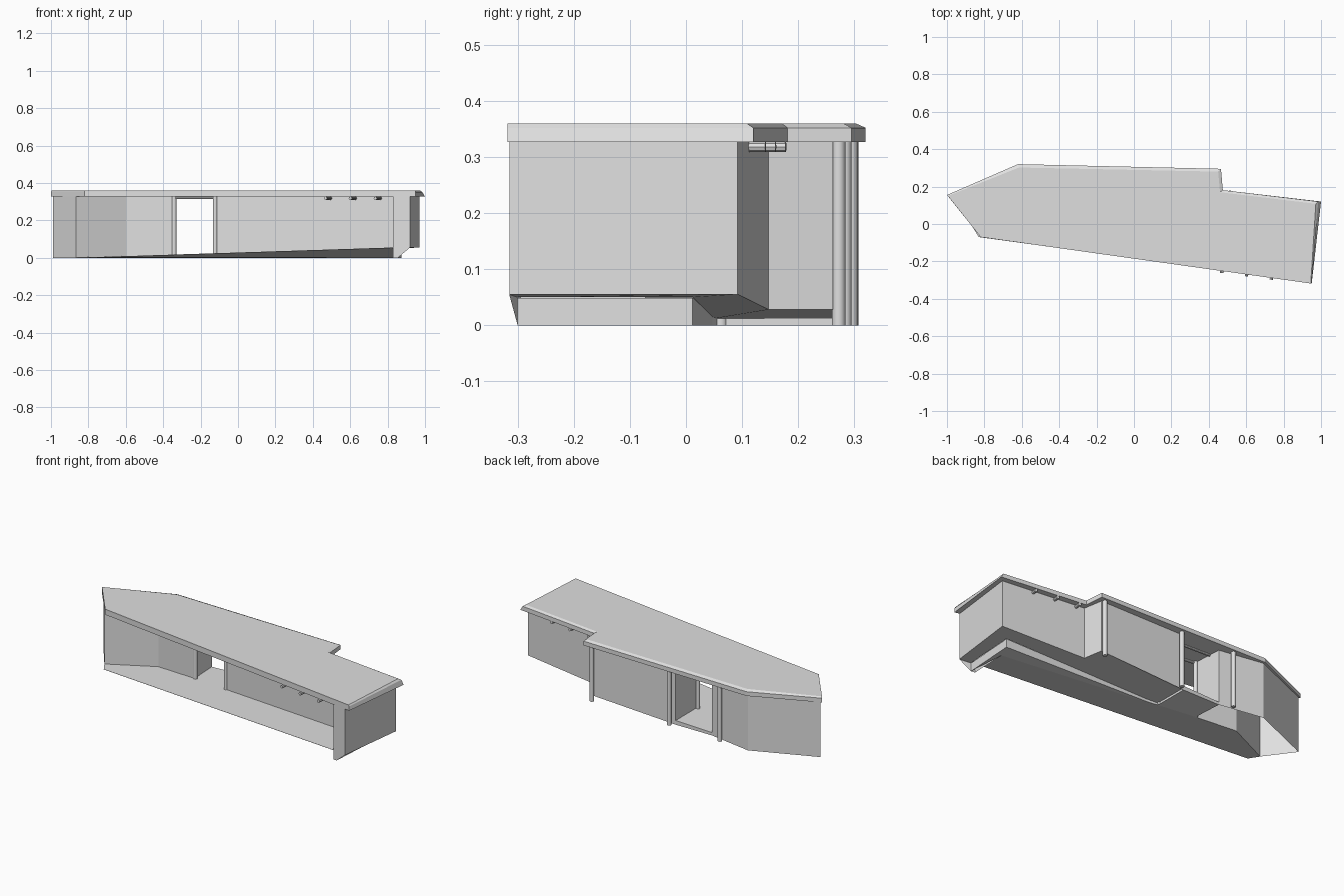
import bpy, bmesh
from mathutils import Vector

if "Cube" in bpy.data.objects:
    bpy.data.objects.remove(bpy.data.objects["Cube"])

ROOF_Z, EAVE_Z, TOP_Z = 0.327, 0.352, 0.36

grey = bpy.data.materials.new("light_grey")
grey.use_nodes = True
grey.diffuse_color = (0.74, 0.74, 0.74, 1)
grey.node_tree.nodes["Principled BSDF"].inputs["Base Color"].default_value = (0.74, 0.74, 0.74, 1)


def finish(name, bm):
    mesh = bpy.data.meshes.new(name)
    bm.to_mesh(mesh)
    bm.free()
    mesh.materials.append(grey)
    obj = bpy.data.objects.new(name, mesh)
    bpy.context.collection.objects.link(obj)
    return obj


def loft(name, *rings):
    """Join closed rings of points with side faces and cap both ends."""
    bm = bmesh.new()
    rows = [[bm.verts.new(p) for p in ring] for ring in rings]
    n = len(rows[0])
    for low, high in zip(rows, rows[1:]):
        for i in range(n):
            j = (i + 1) % n
            bm.faces.new((low[i], low[j], high[j], high[i]))
    bm.faces.new(rows[0][::-1])
    bm.faces.new(rows[-1])
    bmesh.ops.recalc_face_normals(bm, faces=bm.faces)
    return finish(name, bm)


def walls(name, base):
    """Upright sheets from base points (x, y, z) up to the roof."""
    bm = bmesh.new()
    low = [bm.verts.new(p) for p in base]
    high = [bm.verts.new((x, y, ROOF_Z)) for x, y, z in base]
    for i in range(len(base) - 1):
        bm.faces.new((low[i], low[i + 1], high[i + 1], high[i]))
    return finish(name, bm)


def sheets(name, *outlines):
    bm = bmesh.new()
    for outline in outlines:
        bm.faces.new([bm.verts.new(p) for p in outline])
    return finish(name, bm)


def rod(name, start, end, radius, sides):
    start, end = Vector(start), Vector(end)
    axis = end - start
    bm = bmesh.new()
    bmesh.ops.create_cone(bm, cap_ends=True, segments=sides, radius1=radius,
                          radius2=radius, depth=axis.length)
    obj = finish(name, bm)
    obj.location = (start + end) / 2
    obj.rotation_euler = axis.to_track_quat("Z", "Y").to_euler()
    bpy.ops.object.select_all(action="DESELECT")
    obj.select_set(True)
    bpy.context.view_layer.objects.active = obj
    bpy.ops.object.shade_smooth_by_angle()


def at(points, z):
    return [(x, y, z) for x, y in points]


# Roof slab, chamfered along the back, with a leaning right-hand end
left_edge = [(-1, .155), (-.82, -.07), (.95, -.318)]
back_edge = [(.475, .181), (.465, .295), (-.62, .32)]
crown = [(-.995, .15), (-.82, -.07), (.945, -.318), (.972, .108), (.46, .17), (.45, .28), (-.615, .302)]
loft("roof", at(left_edge + [(1, .12)] + back_edge, ROOF_Z),
     at(left_edge + [(.985, .12)] + back_edge, EAVE_Z), at(crown, TOP_Z))

# Two hollow wings on either side of the passage
walls("pointed_wing", [(-.355, .262, 0), (-.62, .307, 0), (-.988, .153, 0), (-.866, -.012, 0),
                       (-.6, .112, 0), (-.345, .087, 0), (-.355, .262, 0)])
walls("long_wing", [(.83, -.295, 0), (.84, -.072, 0), (-.115, .056, 0), (-.116, .262, 0),
                    (.44, .262, .028), (.46, .147, .028), (.97, .092, .055), (.92, -.315, .055)])

# Underside of the long wing, and the front pier with its cut-back lower corner
sheets("long_wing_underside",
       [(.855, -.3, .05), (.92, -.315, .055), (.97, .092, .055), (.875, .012, .05)],
       [(.875, .012, .05), (.97, .092, .055), (.46, .147, .028), (.44, .262, .028),
        (-.116, .262, .012), (-.13, .05, .012)])
sheets("end_pier", [(.83, -.295, ROOF_Z), (.83, -.295, 0), (.855, -.3, 0),
                    (.92, -.315, .055), (.92, -.315, ROOF_Z)])

# Platform that rises towards the right-hand end, with a base running under the wing
wall_line = [(.84, -.072), (-.115, .056), (-.345, .087), (-.6, .112), (-.866, -.012)]
edge_line = [(-.83, -.07), (.83, -.297)]


def ramp(x):
    return max(0.001, (x + .87) * .0324)


deck = [(x, y, ramp(x)) for x, y in wall_line + edge_line]
keel = at(wall_line, 0) + [(x, y, ramp(x) - .001) for x, y in edge_line]
loft("platform", keel, deck)
base = [(.855, -.3), (.875, .012), (-.13, .05), (.84, -.072)]
loft("platform_base", at(base, 0), [(x, y, .014 + .04 * max(x, 0)) for x, y in base])

# Passage floor
path = [(-.345, .087), (-.115, .056), (-.116, .262), (-.355, .262)]
loft("passage_floor", at(path, 0), [(x, y, ramp(x)) for x, y in path])

# Round columns under the back eave and at the passage mouth
for i, (x, y) in enumerate([(.425, .272), (-.088, .283), (-.428, .294), (-.122, .062), (-.342, .09)]):
    rod(f"column_{i + 1}", (x, y, 0), (x, y, ROOF_Z), .012, 24)

# Lintel bars across the passage
for i, (left_y, right_y) in enumerate([(.09, .062), (.2, .19)]):
    rod(f"lintel_{i + 1}", (-.345, left_y, .32), (-.12, right_y, .32), .007, 8)

# Roof beams running from front to back
for i in range(3):
    x, shift = .468 + .133 * i, .018 * i
    rod(f"roof_beam_{i + 1}", (x, -.262 - shift, .318), (x + .048, .178 - shift, .318), .009, 8)
